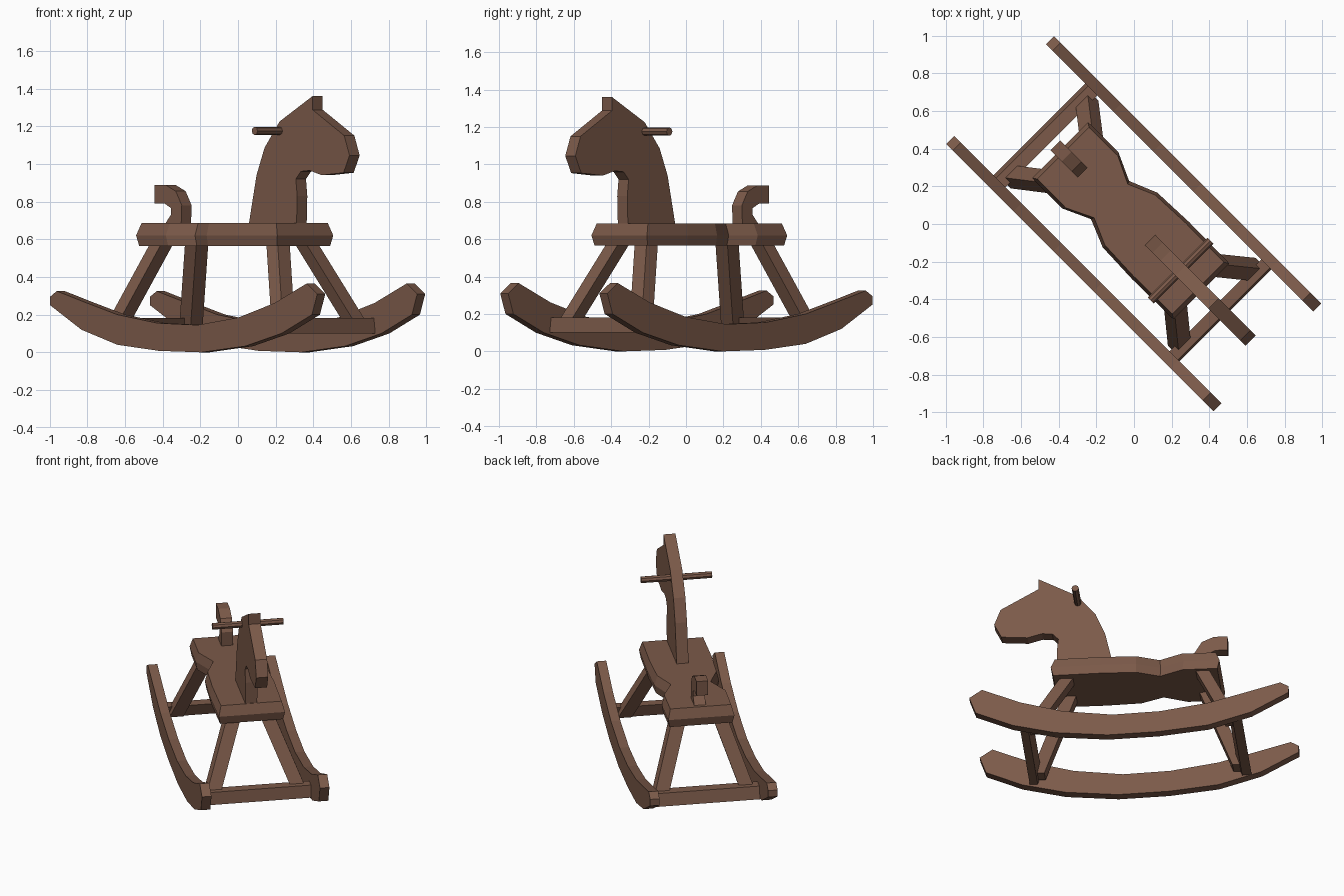
import bpy, math
from mathutils import Matrix, Vector

if "Cube" in bpy.data.objects:
    bpy.data.objects.remove(bpy.data.objects["Cube"])

# Local frame: x = forward along the toy, y = sideways; turned -45 degrees about z
TURN = Matrix.Rotation(math.radians(-45), 4, 'Z')
wood = bpy.data.materials.new("brown wood")
wood.diffuse_color = (0.20, 0.102, 0.067, 1)
wood.use_nodes = True
wood.node_tree.nodes["Principled BSDF"].inputs["Base Color"].default_value = wood.diffuse_color


def loft(name, rings):
    """Closed solid through equal-length rings of points."""
    n = len(rings[0])
    verts = [TURN @ Vector(p) for r in rings for p in r]
    faces = [[k * n + i, k * n + (i + 1) % n, (k + 1) * n + (i + 1) % n, (k + 1) * n + i]
             for k in range(len(rings) - 1) for i in range(n)]
    faces += [list(range(n))[::-1], list(range((len(rings) - 1) * n, len(rings) * n))]
    me = bpy.data.meshes.new(name)
    me.from_pydata(verts, [], faces)
    import bmesh
    bm = bmesh.new()
    bm.from_mesh(me)
    bmesh.ops.recalc_face_normals(bm, faces=bm.faces)
    bm.to_mesh(me)
    bm.free()
    me.materials.append(wood)
    ob = bpy.data.objects.new(name, me)
    bpy.context.collection.objects.link(ob)
    return ob


def plank(name, profile, y0, y1):
    """Side profile (x, z) extruded sideways from y0 to y1."""
    return loft(name, [[(x, y, z) for x, z in profile] for y in (y0, y1)])


# Rockers and legs, both sides
rocker = [(-1.005, .25), (-.77, .12), (-.50, .04), (-.19, .008), (.13, 0), (.46, .033),
          (.73, .10), (.96, .20), (1.0, .31), (.92, .365), (.68, .262), (.41, .185),
          (.10, .145), (-.20, .155), (-.50, .20), (-.73, .262), (-.955, .325), (-1.005, .295)]
legs = {"front_leg": ((.405, .105, .58), (.627, .285, .12)),
        "rear_leg": ((-.44, .13, .58), (-.64, .285, .12))}
for side, s in (("left", 1), ("right", -1)):
    plank("rocker_" + side, rocker, s * .345, s * .405)
    for name, ends in legs.items():
        loft(name + "_" + side, [[(x + a * .0425, s * (y + b * .045), z)
             for a, b in ((-1, -1), (1, -1), (1, 1), (-1, 1))] for x, y, z in ends])

# Cross bars between the rockers, leaning with the legs
plank("front_cross_bar", [(.635, .10), (.685, .10), (.675, .182), (.61, .182)], -.35, .35)
plank("rear_cross_bar", [(-.65, .10), (-.71, .10), (-.69, .182), (-.62, .182)], -.35, .35)

# Seat: waisted outline with a bulging middle edge
half = [(-.555, .21), (-.33, .212), (-.18, .143), (-.03, .205), (.20, .214), (.505, .21)]
outline = half + [(x, -y) for x, y in reversed(half)]
cx = -.025


def seat_ring(z, inset):
    kx = 1 - inset / .53
    return [(cx + (x - cx) * kx, y - math.copysign(inset * .7, y), z) for x, y in outline]


loft("seat", [seat_ring(.565, .014), seat_ring(.62, 0), seat_ring(.685, .024)])

# Head and neck
head = [(.117, .67), (.177, .94), (.237, 1.085), (.35, 1.225), (.598, 1.36), (.598, 1.287),
        (.835, 1.15), (.875, 1.045), (.83, .953), (.666, .94), (.575, .965), (.51, .96),
        (.472, .92), (.482, .83), (.477, .67)]
plank("head", head, -.038, .038)

# Curled tail
tail = [(-.52, .67), (-.465, .732), (-.465, .765), (-.515, .79), (-.59, .79), (-.59, .888),
        (-.505, .888), (-.43, .855), (-.385, .78), (-.39, .67)]
plank("tail", tail, -.037, .037)

# Handle through the head
ring = [(.35 + .022 * math.cos(i * math.tau / 8), 1.175 + .022 * math.sin(i * math.tau / 8))
        for i in range(8)]
plank("handle", ring, -.225, .225)
